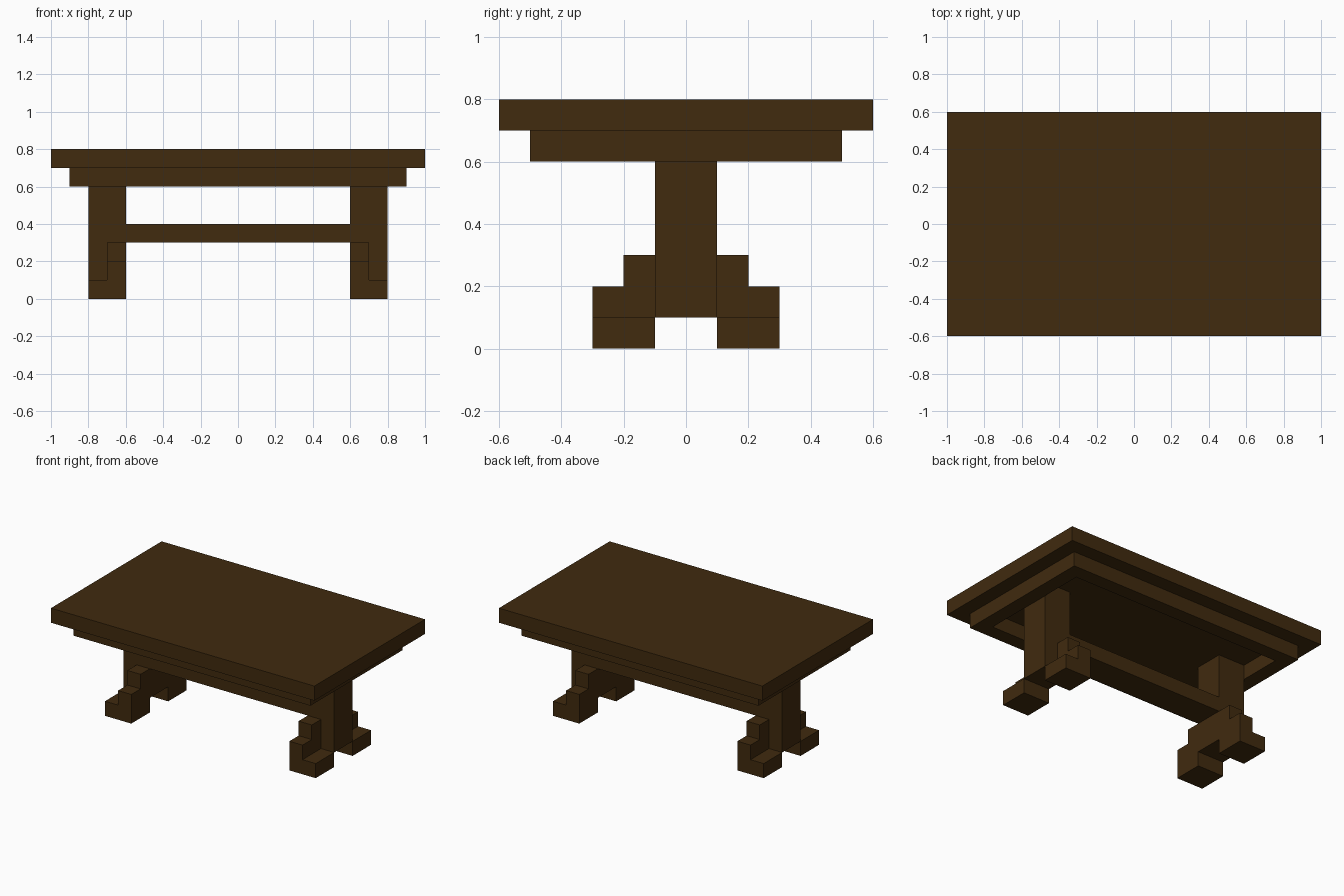
import bpy
import bmesh
from mathutils import Matrix, Vector

if "Cube" in bpy.data.objects:
    bpy.data.objects.remove(bpy.data.objects["Cube"])

wood = bpy.data.materials.new("dark_wood")
wood.diffuse_color = (0.052, 0.0235, 0.0045, 1)
wood.use_nodes = True
wood.node_tree.nodes["Principled BSDF"].inputs["Base Color"].default_value = wood.diffuse_color


def make_object(name, bm):
    bmesh.ops.recalc_face_normals(bm, faces=bm.faces[:])
    mesh = bpy.data.meshes.new(name)
    bm.to_mesh(mesh)
    bm.free()
    mesh.materials.append(wood)
    obj = bpy.data.objects.new(name, mesh)
    bpy.context.collection.objects.link(obj)
    return obj


def box(name, lo, hi):
    """Box between two opposite corners."""
    lo, hi = Vector(lo), Vector(hi)
    bm = bmesh.new()
    bmesh.ops.create_cube(bm, size=1, matrix=Matrix.Translation((lo + hi) / 2)
                          @ Matrix.Diagonal((*(hi - lo), 1)))
    return make_object(name, bm)


def extrude_x(name, profile, x0, x1):
    """Extrude a (y, z) outline from x0 to x1."""
    bm = bmesh.new()
    face = bm.faces.new([bm.verts.new((x0, y, z)) for y, z in profile])
    new = bmesh.ops.extrude_face_region(bm, geom=[face])["geom"]
    bmesh.ops.translate(bm, vec=(x1 - x0, 0, 0),
                        verts=[g for g in new if isinstance(g, bmesh.types.BMVert)])
    return make_object(name, bm)


# Table top
box("table_top", (-1, -0.6, 0.7), (1, 0.6, 0.8))

# Apron: four rails forming an open frame under the top
for side, s in (("front", -1), ("back", 1)):
    y0, y1 = sorted((0.4 * s, 0.5 * s))
    box(f"{side}_apron_rail", (-0.9, y0, 0.6), (0.9, y1, 0.7))
for side, s in (("left", -1), ("right", 1)):
    x0, x1 = sorted((0.8 * s, 0.9 * s))
    box(f"{side}_apron_rail", (x0, -0.4, 0.6), (x1, 0.4, 0.7))

# Stretcher between the posts
box("stretcher", (-0.6, -0.1, 0.3), (0.6, 0.1, 0.4))

# Posts, each with a front and a back foot
for side, s in (("left", -1), ("right", 1)):
    x0, x1 = sorted((0.6 * s, 0.8 * s))
    box(f"{side}_post", (x0, -0.1, 0.1), (x1, 0.1, 0.7))
    for end, t in (("front", -1), ("back", 1)):
        # Stepped bracket on the inner half of the foot
        steps = [(0.1, 0), (0.3, 0), (0.3, 0.2), (0.2, 0.2), (0.2, 0.3), (0.1, 0.3)]
        extrude_x(f"{side}_{end}_foot_bracket", [(y * t, z) for y, z in steps],
                  0.6 * s, 0.7 * s)
        # Low toe on the outer half
        x0t, x1t = sorted((0.7 * s, 0.8 * s))
        y0, y1 = sorted((0.1 * t, 0.3 * t))
        box(f"{side}_{end}_foot_toe", (x0t, y0, 0), (x1t, y1, 0.1))
